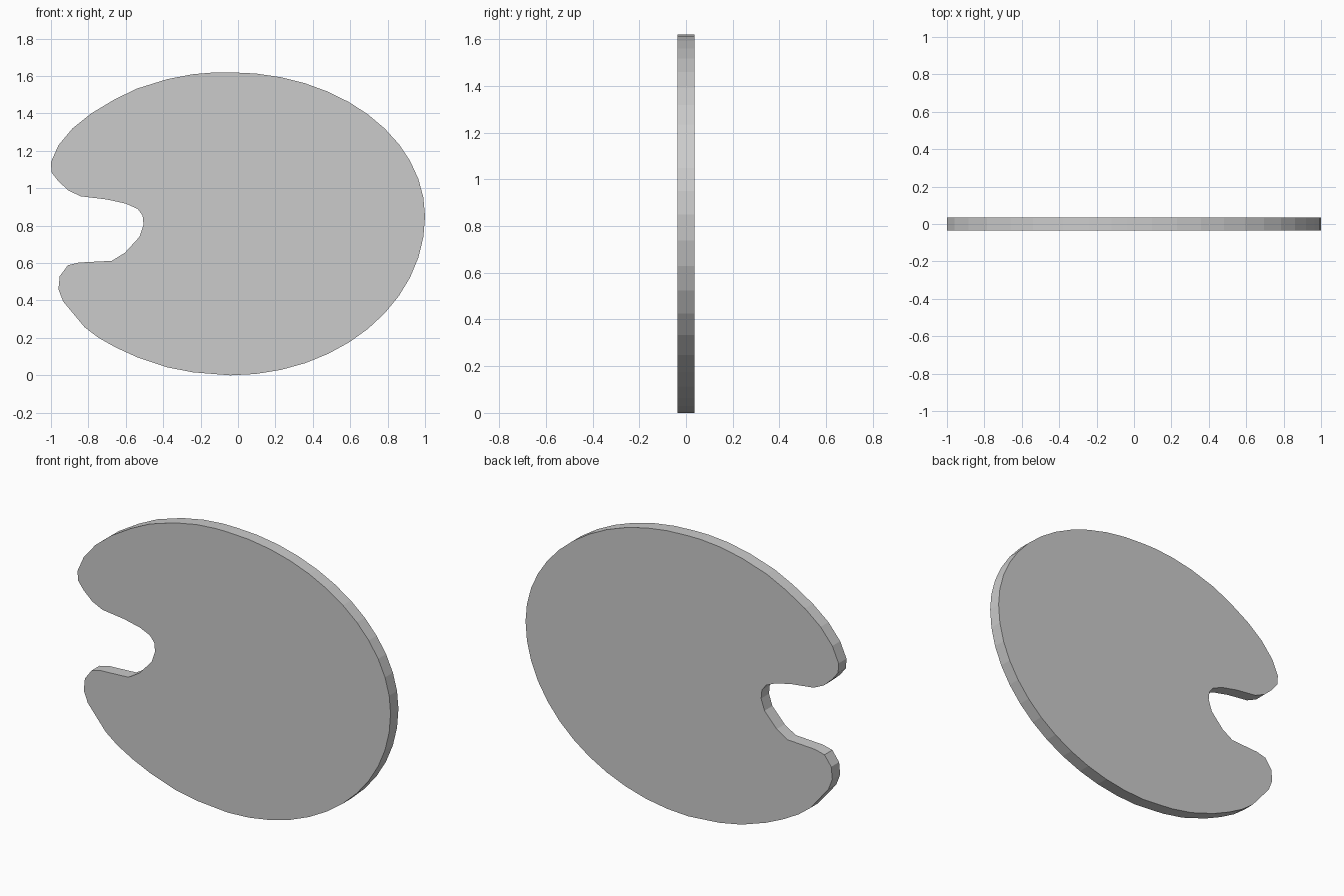
import bpy, bmesh, math

if "Cube" in bpy.data.objects:
    bpy.data.objects.remove(bpy.data.objects["Cube"])

HALF = 0.036  # half thickness of the board

# Right side: egg-shaped arc, widest slightly above the middle
CX, CZ, RX, R_LOW, R_HIGH = -0.04, 0.85, 1.04, 0.85, 0.77
outline = []
for i in range(25):
    a = math.radians(-90 + 7.5 * i)
    rz = R_HIGH if a > 0 else R_LOW
    outline.append((CX + RX * math.cos(a), CZ + rz * math.sin(a)))

# Left side: upper lobe, thumb notch, lower lobe
outline += [
    (-0.12, 1.62), (-0.24, 1.61), (-0.38, 1.583), (-0.54, 1.533),
    (-0.66, 1.475), (-0.785, 1.40), (-0.885, 1.32), (-0.96, 1.23),
    (-1.0, 1.14), (-0.997, 1.085), (-0.96, 1.037), (-0.905, 0.987),
    (-0.84, 0.957), (-0.70, 0.94), (-0.60, 0.918), (-0.537, 0.89),
    (-0.51, 0.855), (-0.505, 0.805), (-0.527, 0.74), (-0.605, 0.655),
    (-0.675, 0.612), (-0.85, 0.603), (-0.91, 0.588), (-0.953, 0.53),
    (-0.96, 0.46), (-0.935, 0.395), (-0.82, 0.257), (-0.745, 0.20),
    (-0.65, 0.147), (-0.54, 0.097), (-0.38, 0.043), (-0.24, 0.016),
]

# Extrude the outline through the thickness
bm = bmesh.new()
face = bm.faces.new([bm.verts.new((x, -HALF, z)) for x, z in outline])
ext = bmesh.ops.extrude_face_region(bm, geom=[face], use_keep_orig=True)
moved = [g for g in ext["geom"] if isinstance(g, bmesh.types.BMVert)]
bmesh.ops.translate(bm, verts=moved, vec=(0, 2 * HALF, 0))
bmesh.ops.recalc_face_normals(bm, faces=bm.faces)

mesh = bpy.data.meshes.new("palette_board")
bm.to_mesh(mesh)
bm.free()
board = bpy.data.objects.new("palette_board", mesh)
bpy.context.collection.objects.link(board)
